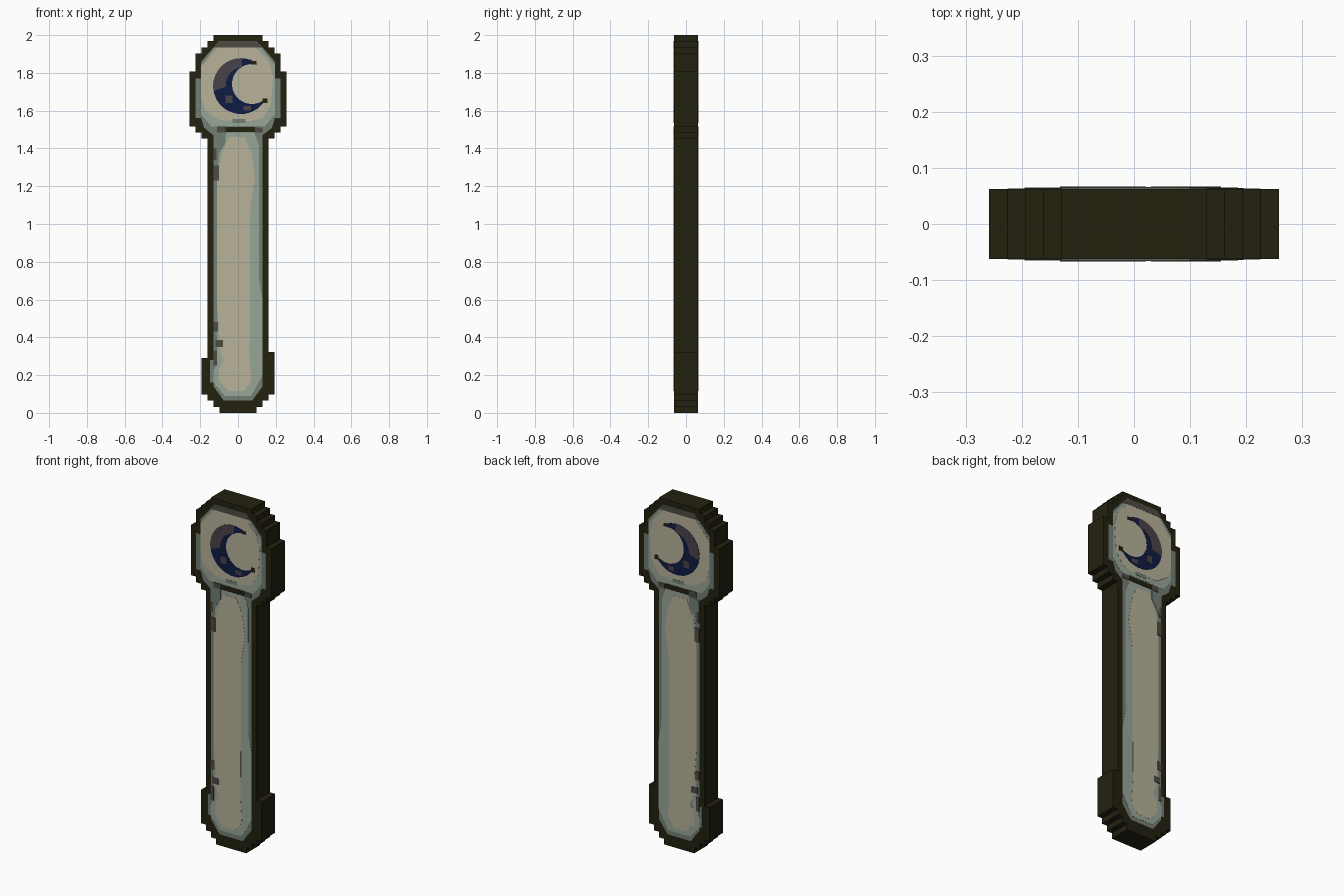
import bpy, bmesh, math

cube = bpy.data.objects.get("Cube")
if cube:
    bpy.data.objects.remove(cube, do_unlink=True)

HALF = 0.0625      # half depth of the body
LAYER = 0.0008     # height of one painted layer
U = 2 / 62         # size of one outline step


def material(name, rgb):
    lin = [(c / 255 / 12.92 if c < 11 else ((c / 255 + 0.055) / 1.055) ** 2.4) for c in rgb]
    m = bpy.data.materials.new(name)
    m.use_nodes = True
    m.diffuse_color = (*lin, 1)
    bsdf = m.node_tree.nodes["Principled BSDF"]
    bsdf.inputs["Base Color"].default_value = (*lin, 1)
    bsdf.inputs["Roughness"].default_value = 0.9
    return m


DARK = material("dark olive", (35, 33, 15))
CREAM = material("cream", (183, 178, 154))
LIGHT = material("pale sage", (153, 166, 152))
MID = material("grey sage", (114, 126, 116))
SHADE = material("dark taupe", (78, 75, 68))
NAVY = material("navy", (15, 27, 66))
PLUM = material("plum grey", (72, 66, 74))


def add_prism(bm, points, y0, y1):
    """Extrude an (x, z) outline between two depths."""
    face = bm.faces.new([bm.verts.new((x, y0, z)) for x, z in points])
    new = bmesh.ops.extrude_face_region(bm, geom=[face])["geom"]
    for v in new:
        if isinstance(v, bmesh.types.BMVert):
            v.co.y = y1


def finish(name, bm, mat):
    bmesh.ops.recalc_face_normals(bm, faces=bm.faces)
    mesh = bpy.data.meshes.new(name)
    bm.to_mesh(mesh)
    bm.free()
    mesh.materials.append(mat)
    ob = bpy.data.objects.new(name, mesh)
    bpy.context.collection.objects.link(ob)


def plate(name, mat, layer, *outlines):
    """Thin painted plates, repeated on the front and the back."""
    bm = bmesh.new()
    for pts in outlines:
        for s in (-1, 1):
            add_prism(bm, pts, s * (HALF - 0.002), s * (HALF + layer * LAYER))
    finish(name, bm, mat)


def both(half):
    """Complete a right half outline with its mirror image."""
    return half + [(-x, z) for x, z in reversed(half)]


def box(x0, x1, z0, z1):
    return [(x0, z0), (x1, z0), (x1, z1), (x0, z1)]


def arc(cx, cz, r, a0, a1, n=20):
    angles = [math.radians(a0 + (a1 - a0) * i / n) for i in range(n + 1)]
    return [(cx + r * math.cos(a), cz + r * math.sin(a)) for a in angles]


# Stepped body: (top of the row, half width in steps), from the top down
def stepped(rows):
    pts = []
    for (z, w), (z_next, _) in zip(rows, rows[1:]):
        pts += [(w * U, z * U), (w * U, z_next * U)]
    return pts


top = [(62, 4), (61, 5), (60, 6), (59, 7), (56, 8), (47, 7), (46, 6), (45, 5)]
foot = [(3, 6), (2, 5), (1, 3), (0, 0)]
foot = [(3, 5), (2, 4), (1, 3), (0, 0)]
right = stepped(top + [(10, 6)] + foot)
left = stepped(top + [(9, 6)] + foot)
bm = bmesh.new()
add_prism(bm, right + [(-x, z) for x, z in reversed(left)], -HALF, HALF)
finish("body", bm, DARK)

# Grey border of head and shaft
plate("panel_border", MID, 1, both([
    (0.10, 1.97), (0.195, 1.86), (0.195, 1.77), (0.225, 1.77), (0.225, 1.56),
    (0.195, 1.56), (0.18, 1.51), (0.13, 1.47), (0.13, 0.14), (0.075, 0.065)]))
plate("lower_left_border", MID, 1, box(-0.148, -0.125, 0.16, 0.28))

# Pale rims
plate("head_rim", LIGHT, 2, both([
    (0.11, 1.95), (0.195, 1.84), (0.195, 1.58), (0.14, 1.515), (0.08, 1.52)]))
plate("shaft_rim", LIGHT, 2, [
    (-0.06, 1.485), (0.085, 1.485), (0.11, 1.42), (0.112, 0.70), (0.13, 0.60),
    (0.13, 0.20), (0.07, 0.09), (-0.07, 0.09), (-0.13, 0.16), (-0.13, 0.22),
    (-0.112, 0.26), (-0.112, 1.24), (-0.10, 1.38)])

# Cream centres
plate("head_face", CREAM, 3, [
    (-0.10, 1.94), (0.09, 1.94), (0.165, 1.86), (0.185, 1.78), (0.175, 1.63),
    (0.13, 1.56), (0.06, 1.545), (-0.10, 1.55), (-0.175, 1.60),
    (-0.195, 1.67), (-0.195, 1.83)])
plate("shaft_face", CREAM, 3, [
    (-0.05, 1.46), (0.035, 1.46), (0.07, 1.38), (0.09, 1.25), (0.065, 1.10),
    (0.062, 0.30), (0.07, 0.17), (0.03, 0.115), (-0.05, 0.115), (-0.10, 0.17),
    (-0.10, 0.24), (-0.075, 0.28), (-0.10, 0.34), (-0.10, 0.45),
    (-0.112, 0.60), (-0.112, 1.22), (-0.09, 1.36)])

# Shaded band over the head, dark neck line and worn spots
plate("head_top_band", SHADE, 4, both([(0.10, 1.97), (0.13, 1.935)]))
plate("neck_line", DARK, 4, box(-0.065, 0.09, 1.487, 1.513))
plate("neck_shadow", MID, 4,
      box(-0.03, 0.04, 1.535, 1.555),
      [(-0.065, 1.487), (-0.065, 1.43), (-0.11, 1.36), (-0.13, 1.36), (-0.13, 1.47)])
plate("worn_spots", SHADE, 5,
      box(-0.13, -0.10, 1.23, 1.31), box(-0.13, -0.115, 1.34, 1.40),
      box(-0.12, -0.08, 0.35, 0.385), box(-0.13, -0.105, 0.43, 0.48),
      box(-0.13, -0.11, 0.25, 0.33), box(-0.11, -0.065, 1.485, 1.515),
      box(0.09, 0.13, 1.485, 1.51))

# Crescent emblem with a plum upper left and small plum flecks
plate("crescent", NAVY, 4,
      arc(0.016, 1.73, 0.148, 57, 334) + arc(0.074, 1.741, 0.106, 317, 75))
plate("crescent_highlight", PLUM, 5,
      arc(0.016, 1.73, 0.148, 88, 190, 12) + arc(0.03, 1.735, 0.095, 185, 95, 12),
      box(-0.065, -0.03, 1.64, 1.68), box(0.03, 0.07, 1.60, 1.625))
plate("crescent_tips", DARK, 5,
      box(0.065, 0.098, 1.845, 1.862), box(0.13, 0.155, 1.64, 1.665))
